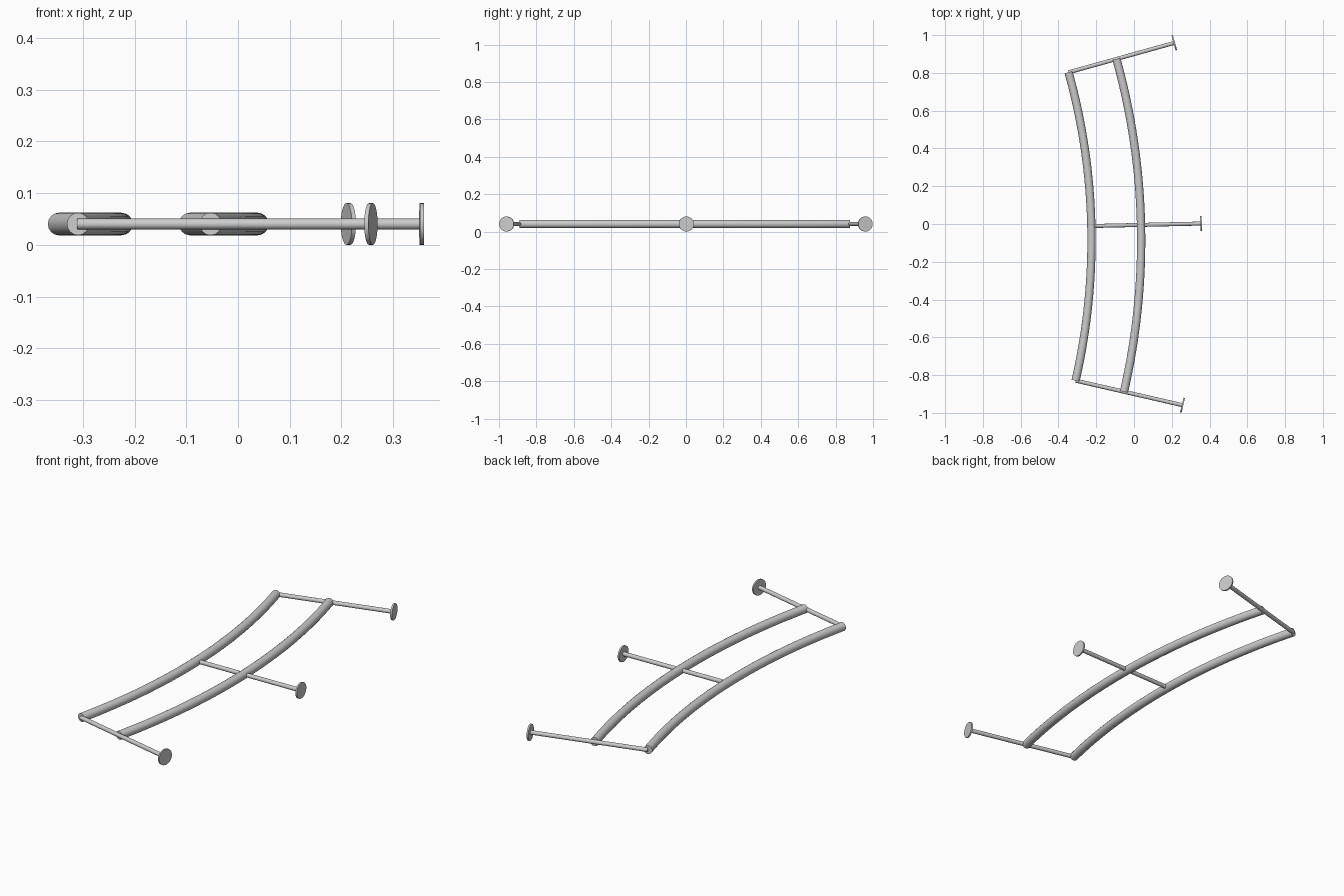
import bpy
from math import cos, sin, radians, pi
from mathutils import Vector

if "Cube" in bpy.data.objects:
    bpy.data.objects.remove(bpy.data.objects["Cube"])

CX, CY, Z = -3.541, -0.086, 0.0405        # common arc centre and height
R_INNER, R_OUTER, R_PLATE = 3.316, 3.579, 3.901
A0, A1 = radians(-12.95), radians(15.55)  # angles of the two end brackets


def polar(r, a):
    return Vector((CX + r * cos(a), CY + r * sin(a), Z))


def smooth(ob):
    bpy.ops.object.select_all(action='DESELECT')
    ob.select_set(True)
    bpy.context.view_layer.objects.active = ob
    bpy.ops.object.shade_smooth_by_angle(angle=radians(35))


def rail(name, r, radius=0.0218, steps=32):
    cu = bpy.data.curves.new(name, 'CURVE')
    cu.dimensions = '3D'
    cu.bevel_depth = radius
    cu.bevel_resolution = 6
    cu.use_fill_caps = True
    sp = cu.splines.new('POLY')
    sp.points.add(steps)
    for i, p in enumerate(sp.points):
        p.co = (*polar(r, A0 + (A1 - A0) * i / steps), 1)
    ob = bpy.data.objects.new(name, cu)
    bpy.context.collection.objects.link(ob)
    bpy.ops.object.select_all(action='DESELECT')
    ob.select_set(True)
    bpy.context.view_layer.objects.active = ob
    bpy.ops.object.convert(target='MESH')
    smooth(bpy.context.object)


def radial_cylinder(name, r0, r1, a, radius, sides):
    bpy.ops.mesh.primitive_cylinder_add(
        vertices=sides, radius=radius, depth=r1 - r0,
        location=polar((r0 + r1) / 2, a), rotation=(0, pi / 2, a))
    ob = bpy.context.object
    ob.name = name
    smooth(ob)


# Two concentric curved rails
rail("inner_rail", R_INNER)
rail("outer_rail", R_OUTER)

# Three radial bracket arms, each ending in a round wall plate
for label, a in (("lower", A0), ("middle", (A0 + A1) / 2), ("upper", A1)):
    radial_cylinder(label + "_bracket_arm", R_INNER, R_PLATE - 0.004, a, 0.0105, 24)
    radial_cylinder(label + "_wall_plate", R_PLATE - 0.008, R_PLATE, a, 0.0402, 32)
